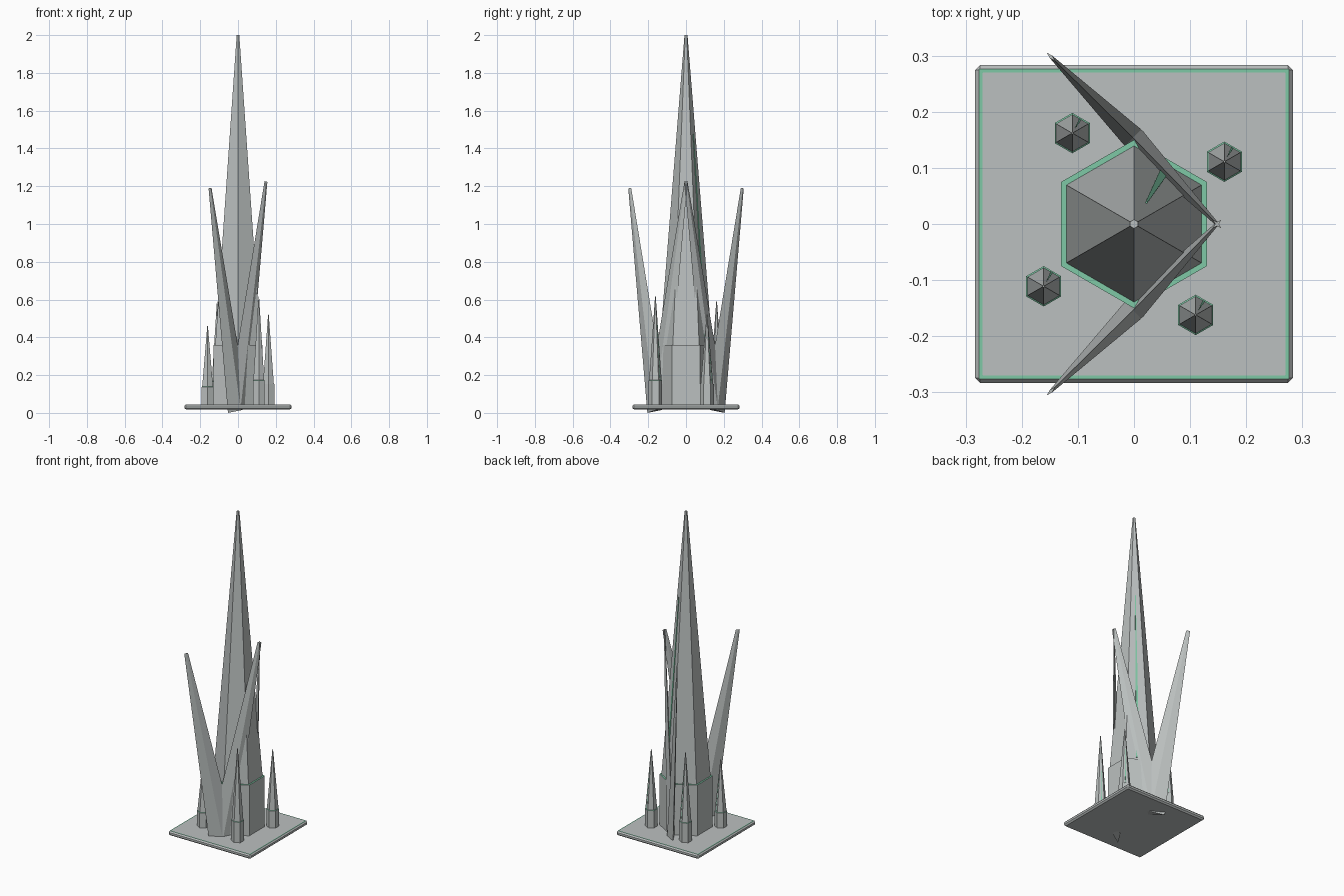
import bpy, bmesh, math
from mathutils import Vector

if "Cube" in bpy.data.objects:
    bpy.data.objects.remove(bpy.data.objects["Cube"])


def material(name, rgb):
    m = bpy.data.materials.new(name)
    m.diffuse_color = (*rgb, 1)
    m.use_nodes = True
    m.node_tree.nodes["Principled BSDF"].inputs["Base Color"].default_value = m.diffuse_color
    return m


GREY = material("pale_stone", (0.50, 0.53, 0.525))
GREEN = material("green_trim", (0.21, 0.58, 0.38))


def make(name, bm):
    bmesh.ops.recalc_face_normals(bm, faces=bm.faces)
    me = bpy.data.meshes.new(name)
    bm.to_mesh(me)
    bm.free()
    me.materials.append(GREY)
    me.materials.append(GREEN)
    ob = bpy.data.objects.new(name, me)
    bpy.context.collection.objects.link(ob)
    return ob


def loft(bm, rings, green=()):
    """Skin a list of vertex rings; band indices in green get the trim colour."""
    vs = [[bm.verts.new(p) for p in r] for r in rings]
    n = len(vs[0])
    for k in range(len(vs) - 1):
        for i in range(n):
            j = (i + 1) % n
            f = bm.faces.new((vs[k][i], vs[k][j], vs[k + 1][j], vs[k + 1][i]))
            f.material_index = 1 if k in green else 0
    bm.faces.new(vs[0][::-1])
    bm.faces.new(vs[-1])


# base plate: chamfered square with a thin green border on top
def square(h, c, z):
    return [(x, y, z) for x, y in ((h, c), (c, h), (-c, h), (-h, c),
                                   (-h, -c), (-c, -h), (c, -h), (h, -c))]


bm = bmesh.new()
loft(bm, [square(0.274, 0.273, 0.017), square(0.283, 0.274, 0.025),
          square(0.283, 0.274, 0.037), square(0.276, 0.275, 0.045),
          square(0.270, 0.269, 0.045)], green=(3,))
make("base_plate", bm)


# hexagonal spire: column, green ledge, tapering point, green sliver on one face
def spire(name, x, y, r, r_in, z_ledge, z_tip, r_tip, rise):
    def ring(rad, z):
        return [(x + rad * math.cos(math.radians(30 + 60 * i)),
                 y + rad * math.sin(math.radians(30 + 60 * i)), z) for i in range(6)]
    bm = bmesh.new()
    z0 = z_ledge + rise
    loft(bm, [ring(r, 0.03), ring(r, z_ledge), ring(r_in, z0), ring(r_tip, z_tip)], green=(1,))
    make(name, bm)

    out = Vector((0.5, math.sqrt(0.75), 0))
    side = Vector((-out.y, out.x, 0))

    def on_face(t, s, lift):
        rad = (r_in + (r_tip - r_in) * t) * math.sqrt(0.75) + lift
        return Vector((x, y, z0 + (z_tip - z0) * t)) + out * rad + side * s
    bm = bmesh.new()
    w, d = r * 0.06, r * 0.02
    loft(bm, [[on_face(t, s * k, l) for s, l in ((-w, -d), (-w, d), (w, d), (w, -d))]
              for t, k in ((0.01, 1), (0.68, 0.2))], green=(0,))
    for f in bm.faces:
        f.material_index = 1
    make(name + "_sliver", bm)


spire("main_spire", 0, 0, 0.150, 0.139, 0.36, 2.0, 0.008, 0.0)
for i, (x, y, zl, zt) in enumerate([(-0.11, 0.162, 0.166, 0.59), (0.161, 0.111, 0.152, 0.52),
                                    (-0.161, -0.111, 0.138, 0.46), (0.11, -0.162, 0.172, 0.615)]):
    spire(f"small_spire_{i + 1}", x, y, 0.036, 0.033, zl, zt, 0.002, 0.002)


# four leaning diamond-section blades, mirrored front to back
def blade(name, base, tip):
    b, t = Vector(base), Vector(tip)
    axis = (t - b).normalized()
    thin = axis.cross(Vector((0, 0, 1))).normalized()
    wide = thin.cross(axis)
    bm = bmesh.new()
    loft(bm, [[c + wide * l, c + thin * w, c - wide * l, c - thin * w]
              for c, l, w in ((b, 0.076, 0.021), (t, 0.011, 0.003))])
    make(name, bm)


for s, side in ((-1, "front"), (1, "back")):
    blade(f"{side}_blade_left", (0, s * 0.152, 0.0135), (-0.148, s * 0.298, 1.19))
    blade(f"{side}_blade_right", (0, s * 0.152, 0.035), (0.148, 0, 1.225))
